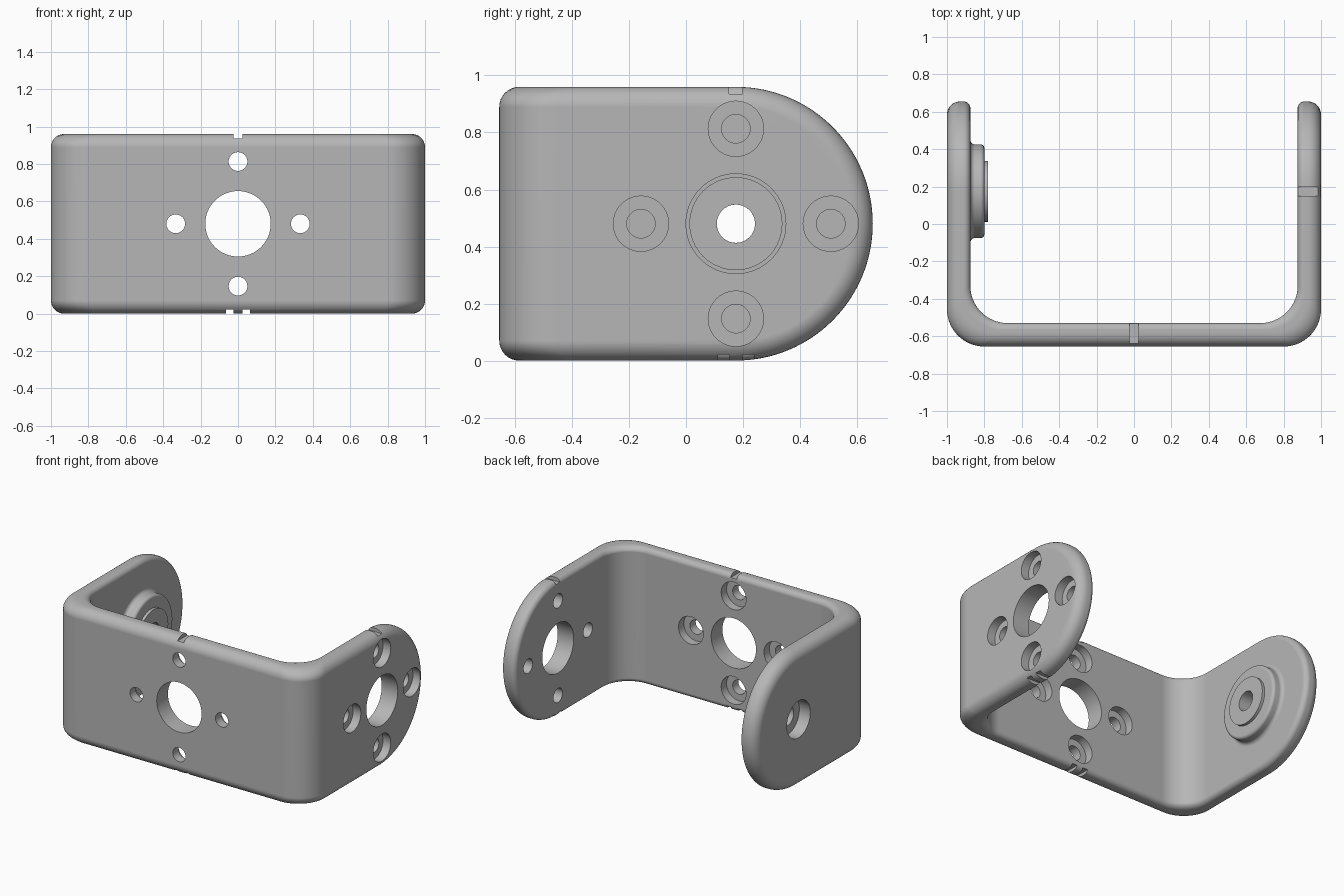
import bpy, bmesh
from math import sin, cos, pi, radians
from mathutils import Vector

if "Cube" in bpy.data.objects:
    bpy.data.objects.remove(bpy.data.objects["Cube"])

T = 0.125            # plate thickness
R = 0.48             # half height and arm end radius
FRONT, BEND, PIVOT = -0.655, 0.2, 0.175

metal = bpy.data.materials.new("satin grey")
metal.use_nodes = True
metal.diffuse_color = (0.47, 0.47, 0.47, 1)
metal.node_tree.nodes["Principled BSDF"].inputs["Base Color"].default_value = metal.diffuse_color


def make_object(name, bm):
    bmesh.ops.remove_doubles(bm, verts=bm.verts[:], dist=1e-5)
    bmesh.ops.recalc_face_normals(bm, faces=bm.faces[:])
    mesh = bpy.data.meshes.new(name)
    bm.to_mesh(mesh)
    bm.free()
    mesh.materials.append(metal)
    obj = bpy.data.objects.new(name, mesh)
    bpy.context.collection.objects.link(obj)
    return obj


def lathe(bm, profile, origin, axis, closed=False, segs=48):
    """Turn (radius, distance) points about an axis through origin."""
    rot = Vector(axis).to_track_quat('Z', 'Y')
    rings = [[bm.verts.new(Vector(origin) + rot @ Vector((r * cos(a), r * sin(a), t)))
              for r, t in profile]
             for a in (2 * pi * i / segs for i in range(segs))]
    n = len(profile)
    for i in range(segs):
        a, b = rings[i], rings[(i + 1) % segs]
        for j in range(n if closed else n - 1):
            k = (j + 1) % n
            bm.faces.new((a[j], a[k], b[k], b[j]))


def box(bm, centre, size):
    verts = bmesh.ops.create_cube(bm, size=1)["verts"]
    bmesh.ops.scale(bm, vec=size, verts=verts)
    bmesh.ops.translate(bm, vec=centre, verts=verts)


def layer_columns(depth, inset):
    """Half outline of one plate layer from the middle to the arm tip."""
    f, r = depth / T, R - inset
    cols = []

    def add(outer, inner, half):
        p = Vector(outer).lerp(Vector(inner), f)
        cols.append((p.x, p.y, half))

    add((0, FRONT), (0, FRONT + T), r)
    for i in range(17):                       # bend between web and arm
        a = pi / 2 * i / 16
        d = Vector((sin(a), -cos(a))) * BEND
        c = Vector((1 - BEND, FRONT + BEND))
        add(c + d, c + Vector((-T, T)) + d, r)
    for i in range(33):                       # round arm end
        a = pi / 2 * i / 32
        y = PIVOT + r * sin(a)
        add((1, y), (1 - T, y), r * cos(a))
    return cols


# Bent plate: stacked outlines with a large outer and a small inner fillet
steps = [pi / 2 * i / 8 for i in range(9)]
RO, RI = 0.07, 0.035
layers = [(RO * (1 - cos(a)), RO * (1 - sin(a))) for a in steps]
layers += [(T - RI * (1 - sin(a)), RI * (1 - cos(a))) for a in steps]
bm = bmesh.new()
grid = []
for depth, inset in layers:
    half = layer_columns(depth, inset)
    full = [(-x, y, h) for x, y, h in reversed(half[1:])] + half
    top = [bm.verts.new((x, y, R + h)) for x, y, h in full]
    low = [bm.verts.new((x, y, R - h)) for x, y, h in full]
    grid.append((top, low))
for (t0, l0), (t1, l1) in zip(grid, grid[1:]):
    for row0, row1 in ((t0, t1), (l0, l1)):
        for i in range(len(row0) - 1):
            bm.faces.new((row0[i], row0[i + 1], row1[i + 1], row1[i]))
for top, low in (grid[0], grid[-1]):
    for i in range(len(top) - 1):
        bm.faces.new((top[i], top[i + 1], low[i + 1], low[i]))
bracket = make_object("bent_bracket", bm)

# Cutters: centre bore and four counterbored screw holes on web and left arm
bm = bmesh.new()
screw = [(0, -0.1), (0.05, -0.1), (0.05, 0.065), (0.097, 0.065), (0.097, 0.2), (0, 0.2)]
bore = [(0, -0.1), (0.175, -0.1), (0.175, 0.2), (0, 0.2)]
for origin, axis, side in (((0, FRONT, R), (0, 1, 0), (1, 0, 0)),
                           ((1 - T, PIVOT, R), (1, 0, 0), (0, 1, 0))):
    o, s, up = Vector(origin), Vector(side), Vector((0, 0, 1))
    lathe(bm, bore, o, axis, segs=64)
    for d in (s, -s, up, -up):
        lathe(bm, screw, o + d * 0.333, axis, segs=40)
    # alignment notches, one above and two below
    through = Vector(axis)
    mid = o + through * T / 2
    for along, z, width, tall in ((0, 2 * R, 0.048, 0.05),
                                  (-0.043, 0, 0.04, 0.044), (0.043, 0, 0.04, 0.044)):
        c = mid + s * along
        box(bm, (c.x, c.y, z), through * 0.2 + s * width + up * tall)

# Pivot hole in the right arm, recessed on the outside
pivot = (-1 + T, PIVOT, R)
lathe(bm, [(0, -0.1), (0.067, -0.1), (0.067, 0.04), (0.13, 0.04), (0.13, 0.2), (0, 0.2)],
      pivot, (-1, 0, 0))
cutter = make_object("hole_cutter", bm)
cutter.hide_render = True

mod = bracket.modifiers.new("holes", 'BOOLEAN')
mod.operation, mod.solver, mod.object = 'DIFFERENCE', 'EXACT', cutter
bpy.context.view_layer.objects.active = bracket
bpy.ops.object.modifier_apply(modifier=mod.name)
bpy.data.objects.remove(cutter)

# Pivot boss: filleted foot, rounded shoulder and raised inner ring
foot = [(0.275 - 0.025 * sin(a), 0.025 * (1 - cos(a))) for a in steps]
shoulder = [(0.23 + 0.02 * cos(a), 0.055 + 0.02 * sin(a)) for a in steps]
ring = [(0.163, 0.075), (0.163, 0.095), (0.067, 0.095), (0.067, 0)]
bm = bmesh.new()
lathe(bm, foot + shoulder + ring, pivot, (1, 0, 0), closed=True, segs=64)
boss = make_object("pivot_boss", bm)

# Smooth shading with sharp hole edges
for obj in (bracket, boss):
    bpy.ops.object.select_all(action='DESELECT')
    obj.select_set(True)
    bpy.context.view_layer.objects.active = obj
    bpy.ops.object.shade_smooth_by_angle(angle=radians(30))
    obj.modifiers.new("even_normals", 'WEIGHTED_NORMAL').keep_sharp = True
